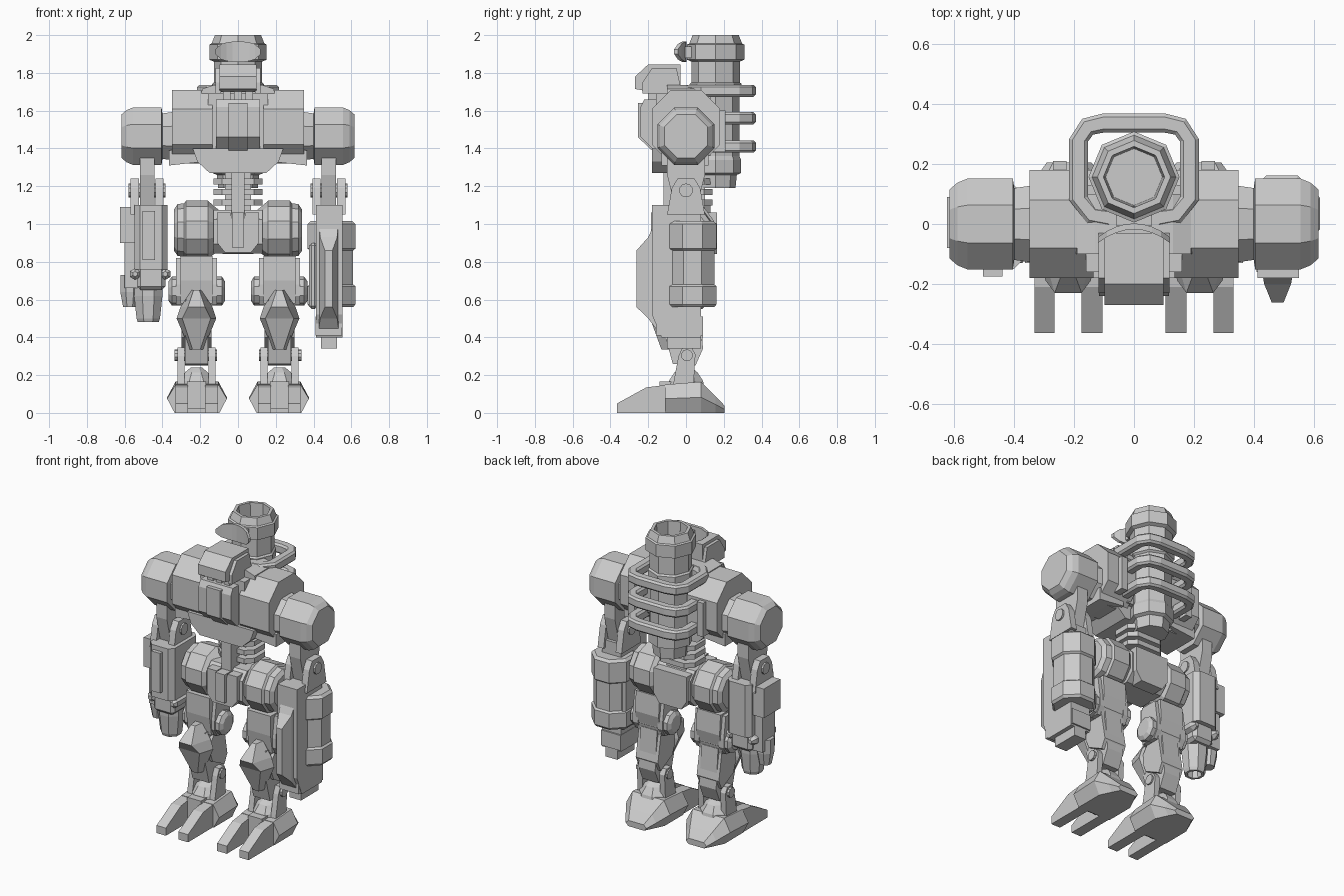
import bpy, bmesh, math
from mathutils import Vector


def loft(name, rings, mirror=False, closed=False, bevel=0.0):
    """Skin matching rings of points; cap the ends unless closed. Optionally add a mirrored twin."""
    for s in ((1, -1) if mirror else (1,)):
        bm = bmesh.new()
        vs = [[bm.verts.new((p[0] * s, p[1], p[2])) for p in r] for r in rings]
        n = len(vs[0])
        pairs = list(zip(vs, vs[1:])) + ([(vs[-1], vs[0])] if closed else [])
        for a, b in pairs:
            for i in range(n):
                j = (i + 1) % n
                bm.faces.new((a[i], a[j], b[j], b[i]))
        if not closed:
            bm.faces.new(vs[0])
            bm.faces.new(vs[-1])
        bmesh.ops.recalc_face_normals(bm, faces=bm.faces)
        if bevel:
            bmesh.ops.bevel(bm, geom=bm.edges[:], offset=bevel, segments=1, affect='EDGES')
        nm = name if not mirror else name + ("_left" if s > 0 else "_right")
        me = bpy.data.meshes.new(nm)
        bm.to_mesh(me)
        bm.free()
        bpy.context.collection.objects.link(bpy.data.objects.new(nm, me))


def place(axis, t, u, v):
    return {'x': (t, u, v), 'y': (u, t, v), 'z': (u, v, t)}[axis]


def prism(name, axis, a, b, pts, mirror=False, bevel=0.0):
    loft(name, [[place(axis, t, u, v) for u, v in pts] for t in (a, b)], mirror, bevel=bevel)


def box(name, x, y, z, mirror=False, bevel=0.0):
    prism(name, 'z', z[0], z[1], [(x[0], y[0]), (x[1], y[0]), (x[1], y[1]), (x[0], y[1])], mirror, bevel)


def lathe(name, axis, c, prof, n=8, flat=True, mirror=False):
    """Turn (position, radius) pairs; flat puts a side, not a corner, on the axes."""
    k = 1 / math.cos(math.pi / n) if flat else 1
    angs = [2 * math.pi * (i + (0.5 if flat else 0)) / n for i in range(n)]
    loft(name, [[place(axis, t, c[0] + r * k * math.cos(a), c[1] + r * k * math.sin(a)) for a in angs]
                for t, r in prof], mirror)


def octagon(cu, cv, hu, hv, ch):
    q = [(-hu + ch, -hv), (hu - ch, -hv), (hu, -hv + ch), (hu, hv - ch),
         (hu - ch, hv), (-hu + ch, hv), (-hu, hv - ch), (-hu, -hv + ch)]
    return [(cu + u, cv + v) for u, v in q]


# Head tube: open at the top, stepped down the back
lathe("head_tube", 'z', (0, 0.157),
      [(1.19, .105), (1.26, .112), (1.27, .135), (1.34, .135), (1.36, .125), (1.68, .125), (1.69, .138),
       (1.74, .138), (1.75, .128), (1.86, .128), (1.87, .152), (1.95, .152), (1.955, .14), (2.0, .122),
       (2.0, .102), (1.8, .095)], 8, False)
# Curved lens shaped visor in front of the tube
rings = []
for i in range(9):
    u = -1 + i / 4
    h = .012 + .043 * math.sqrt(max(0, 1 - u * u))
    y = -.018 - .045 * u * u
    rings.append([(u * .12, y, 1.912 - h), (u * .12, y, 1.912 + h),
                  (u * .12, y + .02, 1.912 + h), (u * .12, y + .02, 1.912 - h)])
loft("visor", rings)
box("visor_mount", (-.06, .06), (-.005, .06), (1.88, 1.94))

# Three pipes looping round the back
path = [(-.08, .02), (-.14, .03), (-.185, .085), (-.185, .28), (-.155, .325), (-.1, .338)]
path += [(-x, y) for x, y in reversed(path)]
for k, z in enumerate((1.705, 1.56, 1.41)):
    rings = []
    for i, (x, y) in enumerate(path):
        a, b = path[max(i - 1, 0)], path[min(i + 1, len(path) - 1)]
        d = Vector((b[0] - a[0], b[1] - a[1])).normalized()
        rings.append([(x - d.y * u, y + d.x * u, z + v) for u, v in octagon(0, 0, .032, .032, .012)])
    loft(f"back_pipe_{k + 1}", rings)

# Chest: side pods, centre column, hood and belly
prism("chest_pod", 'x', .135, .35, octagon(0, 1.515, .18, .195, .1), True)
box("pod_rear_rib", (.225, .27), (.1, .21), (1.38, 1.6), True)
box("torso_core", (-.16, .16), (-.16, .13), (1.36, 1.69))
prism("chest_column", 'x', -.117, .117, [(-.17, 1.39), (-.24, 1.46), (-.24, 1.62), (-.22, 1.66), (-.1, 1.66), (-.1, 1.39)])
prism("chest_keel", 'x', -.05, .05, [(-.17, 1.38), (-.255, 1.46), (-.255, 1.64), (-.1, 1.64), (-.1, 1.38)])
for i in (-1, 0, 1):
    box(f"neck_strut_{i + 2}", (i * .06 - .02, i * .06 + .02), (-.2, -.1), (1.62, 1.73))
prism("hood", 'x', -.098, .098, [(-.27, 1.715), (-.27, 1.78), (-.2, 1.845), (-.03, 1.845), (-.03, 1.7), (-.19, 1.7)])
prism("hood_side", 'x', .09, .118, [(-.23, 1.69), (-.23, 1.75), (-.18, 1.825), (-.05, 1.825), (-.02, 1.69)], True)
prism("collar", 'y', -.1, .1, [(-.2, 1.66), (-.19, 1.715), (-.13, 1.735), (.13, 1.735), (.19, 1.715), (.2, 1.66)])
prism("belly", 'y', -.18, .1, [(-.15, 1.27), (.15, 1.27), (.215, 1.33), (.24, 1.4), (-.24, 1.4), (-.215, 1.33)])
prism("belly_wing", 'y', -.13, .12, [(.18, 1.33), (.365, 1.31), (.365, 1.39), (.18, 1.4)], True)

# Spine and waist
for k, z in enumerate((1.225, 1.17, 1.115)):
    prism(f"spine_disc_{k + 1}", 'z', z - .016, z + .016, octagon(0, .04, .13, .1, .045))
box("spine_core", (-.07, .07), (-.02, .1), (1.03, 1.3))
box("waist_strut", (-.035, .035), (-.12, -.03), (1.03, 1.3))

# Pelvis and hip barrels
prism("pelvis", 'x', -.13, .13, octagon(0, .96, .14, .115, .05))
prism("pelvis_front_plate", 'y', -.165, -.1, [(-.07, .85), (.07, .85), (.11, .9), (.11, 1.06), (.04, 1.06), (.03, 1.02), (-.03, 1.02), (-.04, 1.06), (-.11, 1.06), (-.11, .9)])
box("pelvis_keel", (-.033, .033), (-.185, -.1), (.875, 1.06))
prism("pelvis_rear_plate", 'y', .08, .165, [(-.08, .84), (.08, .84), (.12, .9), (.12, 1.06), (-.12, 1.06), (-.12, .9)])
lathe("hip_barrel", 'x', (0, .968),
      [(.1, .1), (.12, .115), (.16, .148), (.275, .148), (.285, .135), (.32, .13), (.338, .105)], 10, True, True)

# Shoulders and upper arms
lathe("shoulder", 'x', (0, 1.465), [(.33, .13), (.40, .12), (.405, .152), (.556, .152), (.59, .138), (.617, .115)], 8, True, True)
prism("upper_arm", 'x', .443, .52, [(-.1, 1.36), (-.1, 1.26), (-.06, 1.1), (.06, 1.1), (.1, 1.26), (.1, 1.36)], True)
for k, x in enumerate((.395, .525)):
    prism(f"elbow_fork_{k + 1}", 'x', x, x + .043,
          [(-.1, 1.05), (.1, 1.05), (.075, 1.19), (.045, 1.24), (-.045, 1.24), (-.075, 1.19)], True)
lathe("elbow_pin", 'x', (0, 1.178), [(.385, .035), (.58, .035)], 10, True, True)

# Left forearm: power cylinder with a bladed front casing and fist
lathe("left_cylinder", 'z', (.495, .035),
      [(.56, .115), (.575, .127), (.67, .127), (.68, .115), (.86, .115), (.87, .127), (1.0, .127), (1.015, .11)], 8)
prism("left_casing", 'x', .412, .552, [(-.13, .4), (-.18, .52), (-.18, 1.1), (.08, 1.1), (.08, .4)])
loft("left_blade", [[(.48 + w * sx, y, z) for sx, z in ((-1, a), (1, a), (1, b), (-1, b))]
                    for y, w, a, b in ((-.14, .055, .42, 1.06), (-.2, .045, .5, .93), (-.262, .02, .56, .86))])
box("left_fist", (.41, .55), (-.16, .09), (.41, .51))
box("left_fist_fingers", (.44, .525), (-.1, .08), (.34, .43))
box("left_inner_rail", (.375, .42), (-.09, .1), (.55, .9), bevel=.015)

# Right forearm: gun housing, side magazine and barrels
prism("gun_housing", 'z', .76, 1.1, octagon(-.46, -.01, .088, .14, .03))
box("gun_front_rail", (-.505, -.44), (-.175, -.1), (.81, 1.07))
box("gun_side_pack", (-.625, -.54), (-.08, .09), (.9, 1.09))
box("gun_side_plate", (-.6, -.53), (-.06, .07), (.66, .95))
lathe("gun_side_barrel", 'z', (-.573, 0), [(.56, .035), (.64, .05), (.73, .05)], 8)
box("gun_lower_block", (-.535, -.385), (-.12, .1), (.65, .79), bevel=.02)
lathe("gun_barrel", 'z', (-.475, -.01), [(.7, .075), (.62, .075), (.5, .062), (.48, .055), (.48, .04), (.54, .035)], 8)
for k, x in enumerate((-.545, -.385)):
    lathe(f"gun_clamp_{k + 1}", 'y', (x, .735), [(-.13, .012), (-.11, .027), (.09, .027), (.12, .012)], 6)

# Thighs, knees, shins
prism("thigh", 'x', .135, .305, [(-.08, .58), (-.1, .7), (-.1, .83), (.08, .83), (.09, .7), (.06, .57)], True)
for k, x in enumerate((.112, .292)):
    prism(f"thigh_plate_{k + 1}", 'x', x, x + .037,
          [(-.05, .57), (-.08, .62), (-.08, .68), (-.06, .82), (.06, .82), (.08, .68), (.08, .62), (.05, .57)], True)
lathe("knee_hub", 'x', (0, .645), [(.07, .03), (.07, .05), (.085, .073), (.35, .073), (.367, .05), (.367, .03)], 10, True, True)
prism("shin", 'x', .16, .28, [(-.11, .6), (-.13, .48), (-.07, .26), (.05, .25), (.09, .34), (.07, .6)], True)
prism("calf_plate", 'x', .14, .30, [(-.05, .57), (-.1, .5), (-.06, .4), (.06, .34), (.09, .4), (.06, .57)], True)
# Faceted kite shaped shin guard
loft("shin_guard", [[(.22 - a, -.09, z), (.22 - b, -.09 - d, z), (.22 + b, -.09 - d, z), (.22 + a, -.09, z), (.22, -.05, z)]
                    for z, a, b, d in ((.335, .035, .02, .04), (.5, .105, .075, .1), (.56, .085, .045, .14), (.65, .025, .015, .06))], True)

# Ankles
for k, x in enumerate((.12, .283)):
    prism(f"ankle_fork_{k + 1}", 'x', x, x + .037,
          [(-.07, .14), (.04, .14), (.05, .31), (.03, .345), (-.02, .345), (-.04, .3)], True)
lathe("ankle_pin", 'x', (.005, .305), [(.11, .03), (.335, .03)], 10, True, True)
lathe("ankle_dome", 'z', (.22, 0), [(.12, .1), (.17, .09), (.215, .06), (.24, .03)], 8, True, True)

# Feet: chamfered body, two toes and heel
loft("foot_body", [[(.217 + u * w, y, z * h) for u, z in
                    ((-.75, 0), (.75, 0), (1, .075), (.72, .15), (-.72, .15), (-1, .075))]
                   for y, w, h in ((-.11, .158, 1), (.08, .158, 1.1), (.155, .11, .6), (.205, .075, .25))], True)
toe = [(-.365, 0), (-.365, .05), (-.21, .135), (-.09, .15), (-.09, 0)]
for k, (a, b) in enumerate(((.105, .175), (.265, .332))):
    prism(f"toe_{k + 1}", 'x', a, b, toe, True)
box("foot_bridge", (.17, .27), (-.14, -.05), (.02, .165), True)
